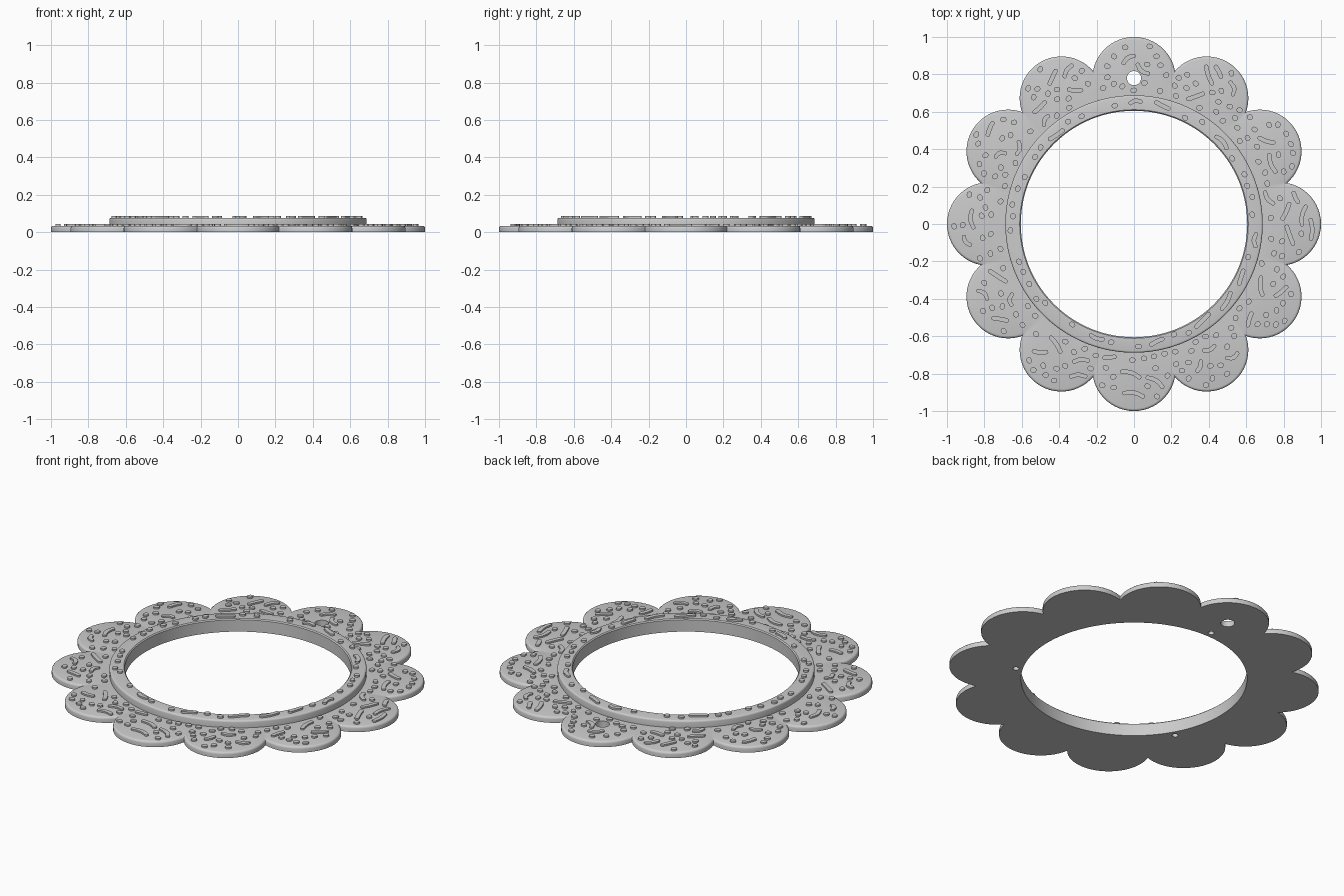
import bpy, bmesh, math, random
from math import sin, cos, pi, asin, radians
from mathutils import Vector

random.seed(4)
cube = bpy.data.objects.get("Cube")
if cube:
    bpy.data.objects.remove(cube, do_unlink=True)

PETALS, STEPS = 12, 24
HALF = pi / PETALS
CENTRE, LOBE = 0.777, 0.223      # petal circle: distance from middle, radius
INNER, RING = 0.605, 0.688       # opening and raised ring radii
PLATE_Z, RING_Z = 0.034, 0.076

grey = bpy.data.materials.new("plain grey")
grey.use_nodes = True
grey.diffuse_color = (0.6, 0.6, 0.6, 1)
grey.node_tree.nodes["Principled BSDF"].inputs["Base Color"].default_value = (0.6, 0.6, 0.6, 1)


def make_object(name, bm):
    bmesh.ops.recalc_face_normals(bm, faces=bm.faces[:])
    mesh = bpy.data.meshes.new(name)
    bm.to_mesh(mesh)
    bm.free()
    mesh.materials.append(grey)
    obj = bpy.data.objects.new(name, mesh)
    bpy.context.collection.objects.link(obj)
    return obj


def petal_outline(inset):
    """Scalloped outline of twelve overlapping circles."""
    r = LOBE - inset
    reach = HALF + asin(CENTRE * sin(HALF) / r)
    pts = []
    for p in range(PETALS):
        turn = p * 2 * HALF
        for s in range(STEPS):
            a = reach * (2 * s / STEPS - 1)
            x, y = CENTRE + r * cos(a), r * sin(a)
            pts.append((x * cos(turn) - y * sin(turn), x * sin(turn) + y * cos(turn)))
    return pts


def circle_outline(radius):
    n = PETALS * STEPS
    return [(radius * cos(2 * pi * i / n - HALF), radius * sin(2 * pi * i / n - HALF))
            for i in range(n)]


# Flower frame: scalloped plate and raised ring lofted as one closed body
layers = [(petal_outline(0), 0), (petal_outline(0), 0.021)]
for k in (1, 2, 3):
    t = k * pi / 6
    layers.append((petal_outline(0.013 * (1 - cos(t))), 0.021 + 0.013 * sin(t)))
layers += [(circle_outline(RING), PLATE_Z), (circle_outline(RING), 0.066)]
for k in (1, 2, 3):
    t = k * pi / 6
    layers.append((circle_outline(RING - 0.010 * (1 - cos(t))), 0.066 + 0.010 * sin(t)))
layers += [(circle_outline(INNER + 0.006), RING_Z), (circle_outline(INNER), 0.070),
           (circle_outline(INNER), 0)]

bm = bmesh.new()
loops = [[bm.verts.new((x, y, z)) for x, y in pts] for pts, z in layers]
count = len(loops[0])
for a, b in zip(loops, loops[1:] + loops[:1]):
    for i in range(count):
        j = (i + 1) % count
        bm.faces.new((a[i], a[j], b[j], b[i]))
frame = make_object("flower_frame", bm)

# Hanging hole through the top petal and three blind holes underneath
holes = [(0.78, 90, 0.038, 0.3)] + [(0.642, a, 0.016, 0.08) for a in (90, 210, 330)]
bm = bmesh.new()
for dist, angle, radius, depth in holes:
    res = bmesh.ops.create_cone(bm, cap_ends=True, segments=32, radius1=radius,
                                radius2=radius, depth=depth)
    a = radians(angle)
    bmesh.ops.translate(bm, verts=res["verts"], vec=(dist * cos(a), dist * sin(a), 0))
cutter = make_object("hole_cutter", bm)
cutter.hide_render = True
cutter.hide_viewport = True
cut = frame.modifiers.new("holes", "BOOLEAN")
cut.operation, cut.solver, cut.object = "DIFFERENCE", "EXACT", cutter

bpy.context.view_layer.objects.active = frame
frame.select_set(True)
bpy.ops.object.modifier_apply(modifier="holes")
bpy.data.objects.remove(cutter, do_unlink=True)
bpy.ops.object.shade_smooth_by_angle(angle=radians(35))


# Sprinkles: flat-topped, slightly bent rods and dots
def spine(x, y, angle, length, bend):
    pts = []
    for k in range(5):
        t = k / 4 - 0.5
        off = Vector((t * length, bend * (t * t - 0.1)))
        pts.append((x + off.x * cos(angle) - off.y * sin(angle),
                    y + off.x * sin(angle) + off.y * cos(angle)))
    return pts


def add_sprinkle(bm, pts, angle, width, z0, z1):
    n = 6
    outline = []
    nx, ny = -sin(angle), cos(angle)
    outline += [(x - nx * width, y - ny * width) for x, y in pts[1:-1]]
    for (x, y), start in ((pts[-1], angle - pi / 2), (pts[0], angle + pi / 2)):
        outline += [(x + width * cos(start + pi * k / n), y + width * sin(start + pi * k / n))
                    for k in range(n + 1)]
        if start > angle:
            break
        outline += [(px + nx * width, py + ny * width) for px, py in pts[-2:0:-1]]
    low = [bm.verts.new((x, y, z0)) for x, y in outline]
    top = [bm.verts.new((x, y, z1)) for x, y in outline]
    bm.faces.new(top)
    bm.faces.new(low[::-1])
    for i in range(len(low)):
        j = (i + 1) % len(low)
        bm.faces.new((low[i], low[j], top[j], top[i]))


def on_petals(x, y):
    if math.hypot(x, y) < RING + 0.022 or math.hypot(x, y - 0.78) < 0.055:
        return False
    near = round(math.atan2(y, x) / (2 * HALF)) * 2 * HALF
    return math.hypot(x - CENTRE * cos(near), y - CENTRE * sin(near)) < LOBE - 0.03


def on_ring(x, y):
    return INNER + 0.020 < math.hypot(x, y) < RING - 0.024


def scatter(name, allowed, r_min, r_max, tries, gap, jitter, z0, z1):
    bm = bmesh.new()
    placed = []
    for _ in range(tries):
        r, a = random.uniform(r_min, r_max), random.uniform(0, 2 * pi)
        angle = a + pi / 2 + random.uniform(-jitter, jitter)
        dot = random.random() < 0.45
        length = 0.006 if dot else random.uniform(0.05, 0.10)
        pts = spine(r * cos(a), r * sin(a), angle, length,
                    0 if dot else random.uniform(-0.05, 0.05))
        if not all(allowed(x, y) for x, y in pts):
            continue
        if any(math.hypot(x - px, y - py) < gap for x, y in pts for px, py in placed):
            continue
        placed += pts
        add_sprinkle(bm, pts, angle, 0.014 if dot else 0.012, z0, z1)
    return make_object(name, bm)


scatter("petal_sprinkles", on_petals, RING, 1.0, 3000, 0.043, 0.8, 0.030, 0.043)
scatter("ring_sprinkles", on_ring, INNER, RING, 500, 0.045, 0.3, 0.072, 0.086)
